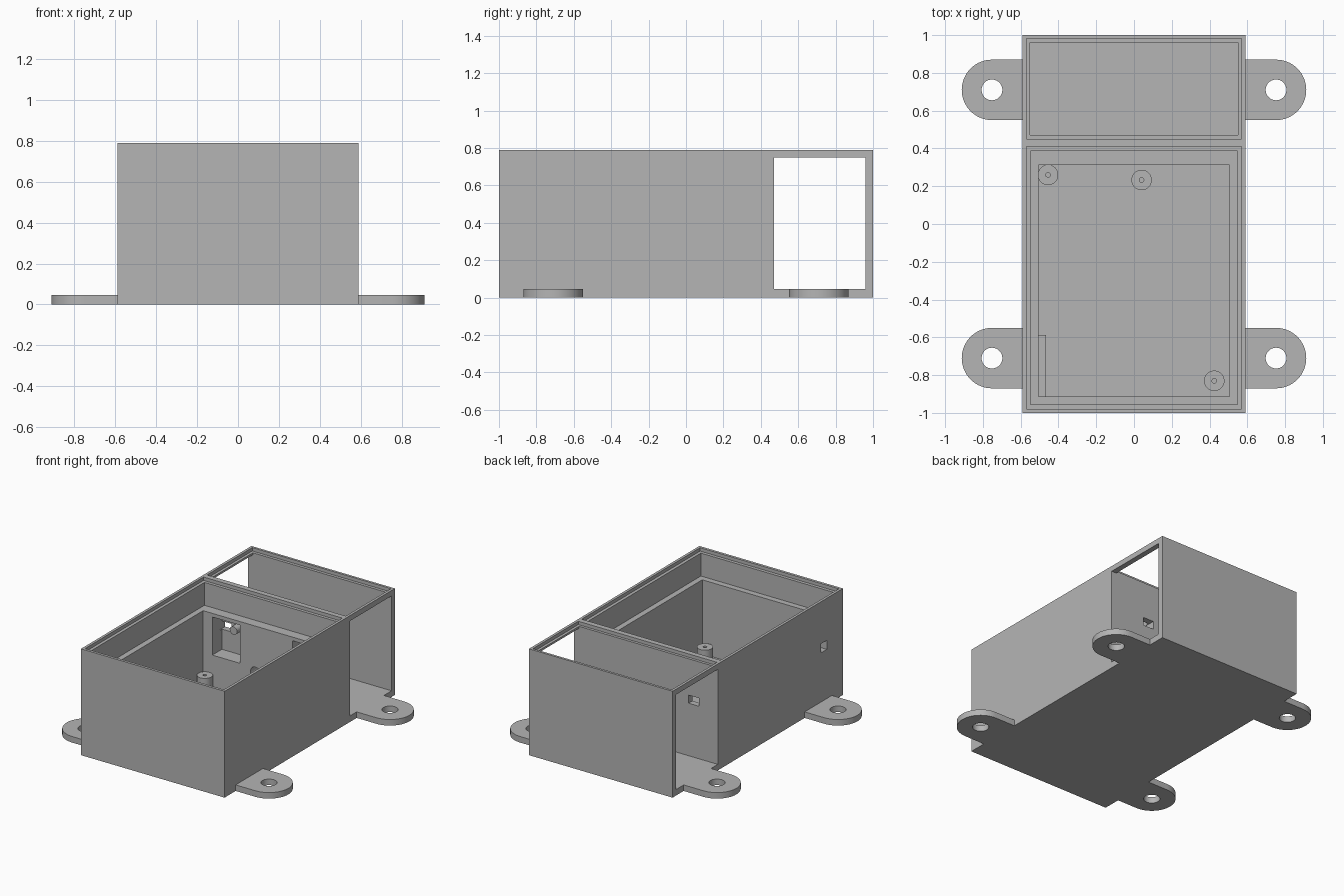
import bpy, bmesh, math
from mathutils import Matrix, Vector

cube = bpy.data.objects.get("Cube")
if cube:
    bpy.data.objects.remove(cube, do_unlink=True)

grey = bpy.data.materials.new("plain_grey")
grey.use_nodes = True
COLOR = (0.46, 0.46, 0.46, 1)
grey.diffuse_color = COLOR
grey.node_tree.nodes["Principled BSDF"].inputs["Base Color"].default_value = COLOR

HEIGHT, FLOOR, HALF, TOP = 0.79, 0.045, 0.59, 1.0


def finish(name, bm):
    mesh = bpy.data.meshes.new(name)
    bm.to_mesh(mesh)
    bm.free()
    mesh.materials.append(grey)
    ob = bpy.data.objects.new(name, mesh)
    bpy.context.collection.objects.link(ob)
    return ob


def box(name, x, y, z):
    bm = bmesh.new()
    size = Vector((x[1] - x[0], y[1] - y[0], z[1] - z[0]))
    mid = Vector((sum(x), sum(y), sum(z))) / 2
    bmesh.ops.create_cube(bm, size=1, matrix=Matrix.Translation(mid) @ Matrix.Diagonal((*size, 1)))
    return finish(name, bm)


def cylinder(name, center, radius, depth, along_y=False):
    bm = bmesh.new()
    turn = Matrix.Rotation(math.pi / 2, 4, "X") if along_y else Matrix()
    bmesh.ops.create_cone(bm, cap_ends=True, segments=40, radius1=radius, radius2=radius,
                          depth=depth, matrix=Matrix.Translation(center) @ turn)
    return finish(name, bm)


def cut(ob, cutter):
    # Apply a boolean difference and discard the cutter
    cutter.hide_render = True
    mod = ob.modifiers.new("cut", "BOOLEAN")
    mod.operation, mod.solver, mod.object = "DIFFERENCE", "EXACT", cutter
    bpy.context.view_layer.update()
    graph = bpy.context.evaluated_depsgraph_get()
    mesh = bpy.data.meshes.new_from_object(ob.evaluated_get(graph))
    ob.modifiers.clear()
    ob.data = mesh
    bpy.data.objects.remove(cutter, do_unlink=True)


def smooth(ob):
    bpy.ops.object.select_all(action="DESELECT")
    ob.select_set(True)
    bpy.context.view_layer.objects.active = ob
    bpy.ops.object.shade_smooth_by_angle(angle=math.radians(30))


# Case body: stepped front cavity, then stepped rear bay
case = box("case", (-HALF, HALF), (-1, 1), (0, HEIGHT))
cavities = [
    (0.57, -0.98, 0.41, 0.765),
    (0.547, -0.956, 0.387, 0.595),
    (0.505, -0.912, 0.312, FLOOR),
    (0.57, 0.45, 0.982, 0.765),
    (0.55, 0.47, 0.96, FLOOR),
]
for half, y0, y1, z0 in cavities:
    cut(case, box("cavity_cutter", (-half, half), (y0, y1), (z0, TOP)))

# Open windows on both sides of the rear bay
cut(case, box("window_cutter", (-1, 1), (0.47, 0.96), (FLOOR, 0.75)))

# Pockets in the partition, each with a small slot and a mounting pin
for side, x in (("right", -0.43), ("left", 0.23)):
    cut(case, box("pocket_cutter", (x, x + 0.23), (0.25, 0.425), (0.285, 0.568)))
    cut(case, box("slot_cutter", (x - 0.005, x + 0.08), (0.40, 0.50), (0.435, 0.495)))
    smooth(cylinder("pocket_pin_" + side, (x + 0.14, 0.395, 0.485), 0.03, 0.07, True))

# Cable hole in the partition and slot in the side wall
cut(case, cylinder("cable_hole_cutter", (-0.076, 0.34, 0.25), 0.04, 0.12, True))
cut(case, box("side_slot_cutter", (-0.7, -0.45), (-0.81, -0.74), (0.41, 0.477)))
smooth(case)

# Ledge at the foot of the side wall
box("side_ledge", (-0.507, -0.465), (-0.914, -0.587), (FLOOR - 0.005, 0.3))

# Board standoffs with screw holes
for name, x, y in (("rear_right", -0.455, 0.26), ("rear_middle", 0.04, 0.233), ("front_left", 0.425, -0.83)):
    post = cylinder("standoff_" + name, (x, y, 0.095), 0.054, 0.11)
    cut(post, cylinder("screw_cutter", (x, y, 0.13), 0.012, 0.12))
    smooth(post)

# Rounded mounting ears
for side, sx in (("left", 1), ("right", -1)):
    for end, sy in (("rear", 1), ("front", -1)):
        bm = bmesh.new()
        reach, radius = 0.752, 0.16
        outline = [(HALF - 0.005, -radius)]
        for i in range(33):
            a = math.pi * (i / 32 - 0.5)
            outline.append((reach + radius * math.cos(a), radius * math.sin(a)))
        outline.append((HALF - 0.005, radius))
        face = bm.faces.new([bm.verts.new((sx * x, sy * 0.71 + y, 0)) for x, y in outline])
        top = bmesh.ops.extrude_face_region(bm, geom=[face])["geom"]
        bmesh.ops.translate(bm, vec=(0, 0, FLOOR),
                            verts=[v for v in top if isinstance(v, bmesh.types.BMVert)])
        bmesh.ops.recalc_face_normals(bm, faces=bm.faces)
        ear = finish(f"mounting_ear_{end}_{side}", bm)
        cut(ear, cylinder("ear_hole_cutter", (sx * reach, sy * 0.71, FLOOR / 2), 0.055, 0.2))
        smooth(ear)
